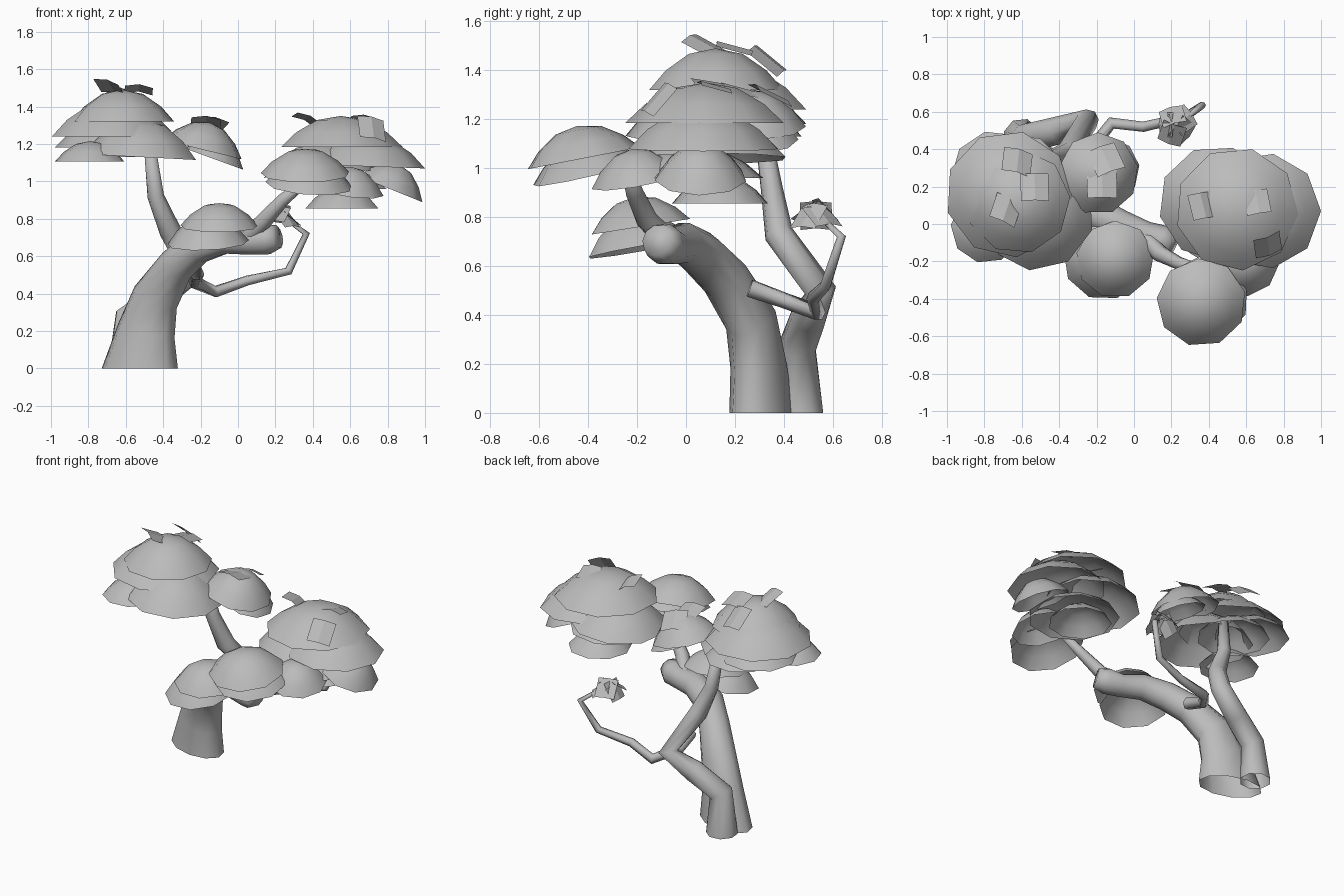
import bpy, bmesh, random
from math import sin, cos, pi, radians, degrees
from mathutils import Vector, Euler

random.seed(4)
if "Cube" in bpy.data.objects:
    bpy.data.objects.remove(bpy.data.objects["Cube"])

grey = bpy.data.materials.new("plain_grey")
grey.use_nodes = True
grey.diffuse_color = (0.5, 0.5, 0.5, 1)
grey.node_tree.nodes["Principled BSDF"].inputs["Base Color"].default_value = (0.5, 0.5, 0.5, 1)


def finish(name, bm, smooth=True):
    mesh = bpy.data.meshes.new(name)
    bm.to_mesh(mesh)
    bm.free()
    for p in mesh.polygons:
        p.use_smooth = smooth
    mesh.materials.append(grey)
    obj = bpy.data.objects.new(name, mesh)
    bpy.context.collection.objects.link(obj)


def limb(name, path, sides=8, widen=1.0):
    """Tapered tube through (x, y, z, radius); widen stretches the foot sideways."""
    bm = bmesh.new()
    pts = [Vector(p[:3]) for p in path]
    rings = []
    side = Vector((1, -.3, 0))
    last = len(pts) - 1
    for i, p in enumerate(pts):
        d = Vector()
        if p.z == 0:
            d.z = 1
        else:
            if i > 0:
                d += (p - pts[i - 1]).normalized()
            if i < last:
                d += (pts[i + 1] - p).normalized()
            d.normalize()
        side = (side - d * side.dot(d)).normalized()
        other = d.cross(side)
        r = path[i][3]
        w = r * (1 + (widen - 1) * max(0, 1 - i / 3))
        rings.append([bm.verts.new(p + side * cos(2 * pi * k / sides) * w
                                   + other * sin(2 * pi * k / sides) * r) for k in range(sides)])
    for a, b in zip(rings, rings[1:]):
        for k in range(sides):
            n = (k + 1) % sides
            bm.faces.new((a[k], a[n], b[n], b[k]))
    bm.faces.new(rings[-1])
    finish(name, bm)


def dome(name, x, y, z, radius, height, tilt_x=0, tilt_y=0, sides=9):
    """Open-bottomed leaf shell: a low-poly shallow cap."""
    bm = bmesh.new()
    turn = Euler((radians(tilt_x), radians(tilt_y), 0)).to_matrix()
    spin = random.uniform(0, 2 * pi)
    centre = Vector((x, y, z))

    def place(reach, angle):
        rise = height * (1 - reach ** 2.2)
        return bm.verts.new(centre + turn @ Vector((reach * radius * cos(angle),
                                                    reach * radius * sin(angle), rise)))

    rings = [[place(reach, spin + 2 * pi * k / sides) for k in range(sides)]
             for reach in (1, .75, .4)]
    tip = place(0, 0)
    for k in range(sides):
        n = (k + 1) % sides
        for a, b in zip(rings, rings[1:]):
            bm.faces.new((a[k], a[n], b[n], b[k]))
        bm.faces.new((rings[-1][k], rings[-1][n], tip))
    finish(name, bm)


def leaf(name, x, y, z, size, rx, ry, rz):
    """Square leaf with a light fold down the middle."""
    bm = bmesh.new()
    turn = Euler((radians(rx), radians(ry), radians(rz))).to_matrix()
    h = size / 2
    rows = [[bm.verts.new(Vector((x, y, z)) + turn @ Vector((u, v, -abs(u) * 0.2)))
             for u in (-h, 0, h)] for v in (-h, h)]
    for k in range(2):
        bm.faces.new((rows[0][k], rows[0][k + 1], rows[1][k + 1], rows[1][k]))
    finish(name, bm, False)


# Trunks and branches
limb("main_trunk", [(-.525, .31, 0, .125), (-.49, .295, .2, .11), (-.44, .265, .38, .105),
                    (-.33, .16, .55, .1), (-.22, .06, .65, .095), (-.07, -.01, .695, .085),
                    (.06, -.06, .68, .075), (.15, -.09, .69, .085), (.21, -.12, .705, .065)], 10, 1.7)
limb("rear_trunk", [(-.6, .465, 0, .1), (-.585, .455, .27, .08), (-.41, .5, .39, .075),
                    (-.25, .55, .5, .065), (-.36, .38, .73, .06), (-.44, .35, .92, .045),
                    (-.47, .31, 1.17, .032)])
limb("upper_branch", [(.06, -.08, .71, .05), (.14, -.16, .79, .045), (.24, -.21, .9, .036),
                      (.36, -.24, 1.0, .025)])
limb("thin_branch", [(-.22, .26, .51, .04), (-.23, .4, .46, .035), (-.12, .54, .41, .033),
                     (.05, .52, .47, .028), (.27, .57, .52, .024), (.365, .635, .72, .02),
                     (.27, .56, .79, .012)], 6)

# Leaf shells of each canopy: x, y, z, radius, height, tilts
canopies = {
    "right_side_canopy": [(-.62, .12, 1.32, .28, .17), (-.67, .16, 1.24, .34, .19),
                          (-.52, .06, 1.13, .31, .2, 0, 3), (-.79, -.02, 1.105, .19, .11),
                          (-.74, .26, 1.18, .24, .13), (-.6, .25, 1.13, .23, .13)],
    "middle_canopy": [(-.19, .27, 1.17, .22, .15, 0, 14), (-.13, .29, 1.12, .17, .11, 0, 20)],
    "left_side_canopy": [(.55, .08, 1.185, .33, .165), (.69, .07, 1.08, .31, .17, 0, 2),
                         (.44, .11, 1.04, .31, .17, 0, -4), (.52, .03, .96, .29, .13),
                         (.56, .14, .855, .2, .12), (.81, .06, .96, .19, .14, 0, 22),
                         (.59, -.2, .95, .19, .13, 10, 8)],
    "front_canopy": [(.36, -.42, 1.04, .24, .135, 11, 0), (.38, -.4, .98, .235, .13, 13, 4)],
    "low_canopy": [(-.1, -.19, .76, .21, .125, 9, 0), (-.16, -.19, .67, .22, .15, 10, -3)],
}
for name, shells in canopies.items():
    for i, shell in enumerate(shells):
        dome(f"{name}_shell_{i + 1}", *shell)

# Loose leaves on top of the canopies
leaves = [(-.62, .34, 1.45, .16, -40, 10, -15), (-.53, .2, 1.5, .15, -15, 5, 0),
          (-.68, .08, 1.51, .15, -28, 12, -25), (-.15, .35, 1.31, .16, -25, 10, 20),
          (-.17, .22, 1.33, .16, -15, 5, 0), (.37, .1, 1.34, .14, -10, 25, 10),
          (.66, .12, 1.34, .13, -15, 5, 10), (.72, -.12, 1.29, .15, 50, 10, 20)]
for i, spec in enumerate(leaves):
    leaf(f"loose_leaf_{i + 1}", *spec)

# Drooping leaf tuft at the end of the thin branch
for i in range(5):
    a = 0.6 + i * 2 * pi / 5
    leaf(f"tuft_leaf_{i + 1}", .22 + .055 * cos(a), .53 + .055 * sin(a), .81 + .02 * (i % 2),
         .13, -35 - 12 * (i % 3), 0, degrees(a) - 90)
